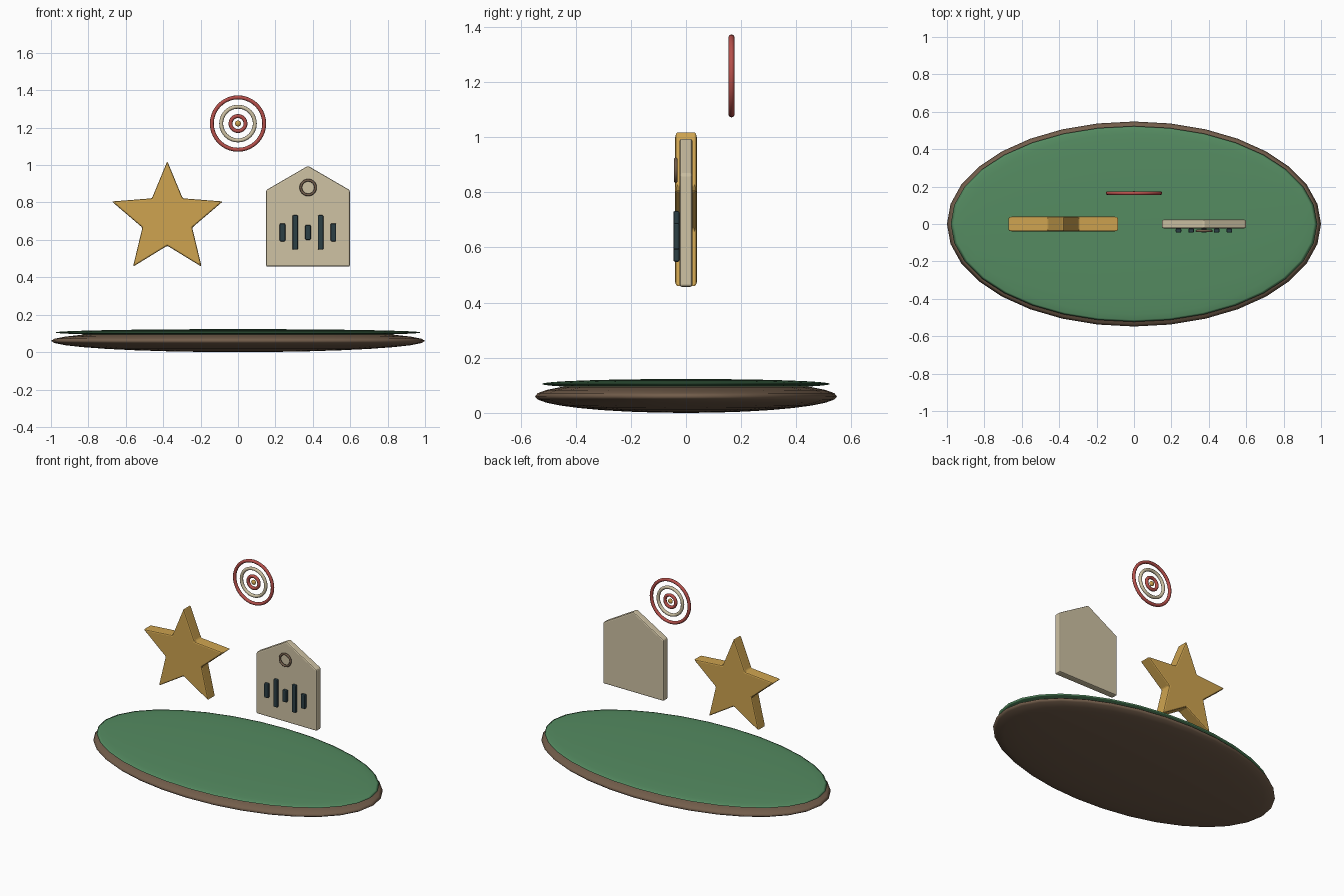
import bpy, bmesh, math

if "Cube" in bpy.data.objects:
    bpy.data.objects.remove(bpy.data.objects["Cube"])


def material(name, rgb):
    m = bpy.data.materials.new(name)
    m.diffuse_color = (*rgb, 1)
    m.use_nodes = True
    m.node_tree.nodes["Principled BSDF"].inputs["Base Color"].default_value = m.diffuse_color
    return m


GREEN = material("felt green", (0.09, 0.26, 0.12))
BROWN = material("brown", (0.17, 0.11, 0.07))
GOLD = material("gold", (0.62, 0.37, 0.08))
CREAM = material("cream", (0.62, 0.54, 0.37))
RED = material("red", (0.47, 0.08, 0.07))
DARK = material("dark slate", (0.025, 0.05, 0.06))


def finish(ob, name, mat, bevel=0, smooth=False):
    ob.name = name
    ob.data.materials.append(mat)
    if bevel:
        mod = ob.modifiers.new("soft edges", "BEVEL")
        mod.width = bevel
        mod.segments = 2
        mod.limit_method = "ANGLE"
    if smooth:
        for p in ob.data.polygons:
            p.use_smooth = True
    return ob


def ellipsoid(name, mat, loc, size, seg=32, rings=16):
    bpy.ops.mesh.primitive_uv_sphere_add(segments=seg, ring_count=rings, radius=1, location=loc)
    ob = bpy.context.object
    ob.scale = size
    bpy.ops.object.transform_apply(location=False, rotation=False, scale=True)
    return finish(ob, name, mat, smooth=True)


def ring(name, mat, loc, major, minor):
    bpy.ops.mesh.primitive_torus_add(location=loc, rotation=(math.pi / 2, 0, 0), major_radius=major,
                                     minor_radius=minor, major_segments=40, minor_segments=10)
    return finish(bpy.context.object, name, mat, smooth=True)


def plate(name, mat, outline, half, bevel):
    """Extrude an x-z outline symmetrically about y = 0."""
    bm = bmesh.new()
    face = bm.faces.new([bm.verts.new((x, -half, z)) for x, z in outline])
    new = bmesh.ops.extrude_face_region(bm, geom=[face])["geom"]
    bmesh.ops.translate(bm, vec=(0, 2 * half, 0), verts=[v for v in new if isinstance(v, bmesh.types.BMVert)])
    bmesh.ops.recalc_face_normals(bm, faces=bm.faces)
    me = bpy.data.meshes.new(name)
    bm.to_mesh(me)
    bm.free()
    ob = bpy.data.objects.new(name, me)
    bpy.context.collection.objects.link(ob)
    return finish(ob, name, mat, bevel)


# Oval base with a thin green top
ellipsoid("base", BROWN, (0, 0, 0.06), (1.0, 0.548, 0.06))
ellipsoid("green_top", GREEN, (0, 0, 0.105), (0.98, 0.523, 0.018))

# Five-pointed star
star = []
for i in range(10):
    r = 0.14 if i % 2 else 0.312
    a = math.pi / 2 - i * math.pi / 5
    star.append((-0.378 + r * math.cos(a), 0.709 + r * math.sin(a)))
plate("star", GOLD, star, 0.039, 0.008)

# Tag with pointed top
plate("tag", CREAM, [(0.15, 0.457), (0.598, 0.457), (0.598, 0.866), (0.374, 0.996), (0.15, 0.866)], 0.023, 0.008)
ring("tag_eyelet", BROWN, (0.375, -0.037, 0.88), 0.039, 0.007)

# Bars on the tag front
for i, h in enumerate((0.096, 0.184, 0.08, 0.184, 0.096)):
    bpy.ops.mesh.primitive_cube_add(size=1, location=(0.374 + (i - 2) * 0.068, -0.035, 0.64))
    bar = bpy.context.object
    bar.scale = (0.03, 0.022, h)
    bpy.ops.object.transform_apply(location=False, rotation=False, scale=True)
    finish(bar, f"tag_bar_{i + 1}", DARK, 0.006)

# Floating target rings and centre bead
for name, mat, r in (("outer", RED, 0.14), ("middle", CREAM, 0.09), ("inner", RED, 0.04)):
    ring(f"target_{name}_ring", mat, (0, 0.165, 1.222), r, 0.0105)
ellipsoid("target_bead", GOLD, (0, 0.165, 1.222), (0.016, 0.011, 0.016), 16, 10)
